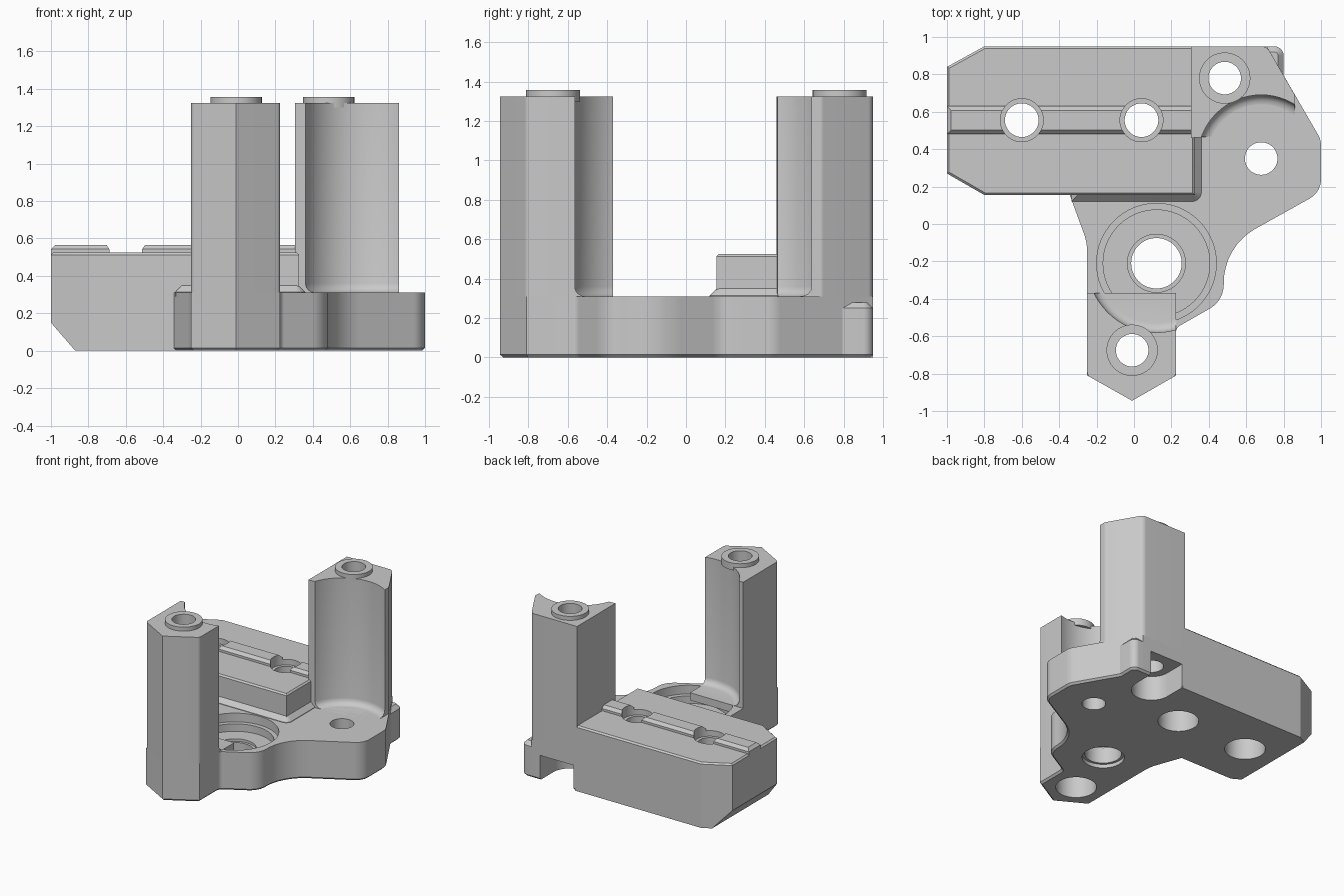
import bpy, bmesh, math
from mathutils import Vector

cube = bpy.data.objects.get("Cube")
if cube:
    bpy.data.objects.remove(cube, do_unlink=True)

GREY = (0.59, 0.59, 0.59, 1)
mat = bpy.data.materials.new("plain grey")
mat.use_nodes = True
mat.diffuse_color = GREY
mat.node_tree.nodes["Principled BSDF"].inputs["Base Color"].default_value = GREY


def rounded(points):
    """Outline from (x, y) or (x, y, radius) corners."""
    out = []
    n = len(points)
    for i, p in enumerate(points):
        c = Vector(p[:2])
        r = p[2] if len(p) > 2 else 0
        if not r:
            out.append(c)
            continue
        a = (Vector(points[i - 1][:2]) - c).normalized()
        b = (Vector(points[(i + 1) % n][:2]) - c).normalized()
        half = a.angle(b) / 2
        centre = c + (a + b).normalized() * (r / math.sin(half))
        start = c + a * (r / math.tan(half)) - centre
        end = c + b * (r / math.tan(half)) - centre
        for k in range(9):
            out.append(centre + start.lerp(end, k / 8).normalized() * r)
    return out


def bevel_ring(bm, z, size, segments):
    edges = [e for e in bm.edges if all(abs(v.co.z - z) < 1e-5 for v in e.verts)]
    bmesh.ops.bevel(bm, geom=edges, offset=size, segments=segments,
                    profile=0.5, affect='EDGES', clamp_overlap=True)


def prism(name, points, z0, z1, bottom=0, top=0, segments=1):
    bm = bmesh.new()
    face = bm.faces.new([bm.verts.new((p[0], p[1], z0)) for p in rounded(points)])
    ext = bmesh.ops.extrude_face_region(bm, geom=[face])
    bmesh.ops.translate(bm, vec=(0, 0, z1 - z0),
                        verts=[v for v in ext["geom"] if isinstance(v, bmesh.types.BMVert)])
    bmesh.ops.recalc_face_normals(bm, faces=bm.faces[:])
    if top:
        bevel_ring(bm, z1, top, segments)
    if bottom:
        bevel_ring(bm, z0, bottom, segments)
    mesh = bpy.data.meshes.new(name)
    bm.to_mesh(mesh)
    bm.free()
    mesh.materials.append(mat)
    obj = bpy.data.objects.new(name, mesh)
    bpy.context.scene.collection.objects.link(obj)
    return obj


def cylinder(name, x, y, r, z0, z1, **kw):
    ring = [(x + r * math.cos(k * math.tau / 64), y + r * math.sin(k * math.tau / 64))
            for k in range(64)]
    return prism(name, ring, z0, z1, **kw)


BORE = (0.12, -0.21)
PIVOT = (0.68, 0.35)
FRONT = (-0.01, -0.675)
BACK = (0.485, 0.78)
ARM_HOLES = [(-0.6, 0.555), (0.04, 0.555)]

# Base plate with rounded outline
base = prism("base_plate", [
    (0.2, 0.95), (0.71, 0.95), (1, 0.45, 0.12), (1, 0.17, 0.12), (0.48, -0.12, 0.33),
    (0.48, -0.41, 0.15), (0.225, -0.555, 0.04), (0.225, -0.81), (-0.01, -0.945),
    (-0.25, -0.81), (-0.25, -0.1, 0.3), (-0.36, 0.2), (0.2, 0.2)], 0, 0.31, bottom=0.015)
corner = prism("corner_lug", [(0.66, 0.95), (0.8, 0.95, 0.05), (0.8, 0.79), (0.7, 0.7)],
               0, 0.28, bottom=0.015, top=0.03)

# Arm with sloped nose, root fillet and raised rib
arm = prism("arm", [(-1, 0.27), (-0.8, 0.155), (0.325, 0.155), (0.325, 0.95),
                    (-0.8, 0.95), (-1, 0.84)], 0, 0.525, top=0.012)
bm = bmesh.new()
bm.from_mesh(arm.data)
bmesh.ops.bisect_plane(bm, geom=bm.verts[:] + bm.edges[:] + bm.faces[:],
                       plane_co=(-1, 0, 0.15), plane_no=(-0.15, 0, -0.13),
                       clear_outer=True)
bmesh.ops.holes_fill(bm, edges=[e for e in bm.edges if e.is_boundary])
bmesh.ops.recalc_face_normals(bm, faces=bm.faces[:])
bm.to_mesh(arm.data)
bm.free()
fillet = prism("arm_root_fillet", [(-0.335, 0.12), (0.36, 0.12, 0.05), (0.36, 0.5),
                                   (-0.335, 0.5)], 0.29, 0.35, top=0.036)
rib = prism("arm_rib", [(-1, 0.48), (0.335, 0.48), (0.335, 0.63), (-1, 0.63)],
            0.5, 0.565, top=0.022)

# Two tall posts and the collars on top of them
front_post = prism("front_post", [
    (0.225, -0.37), (0.225, -0.81, 0.03), (-0.01, -0.945), (-0.25, -0.81, 0.03),
    (-0.25, -0.37)], 0.25, 1.325)
back_post = prism("back_post", [
    (0.305, 0.46), (0.305, 0.95), (0.71, 0.95, 0.05), (0.86, 0.69, 0.03), (0.86, 0.5)],
    0.25, 1.325)
front_collar = cylinder("front_collar", *FRONT, 0.137, 1.3, 1.357)
back_collar = cylinder("back_collar", *BACK, 0.137, 1.3, 1.357)

# Cutters: clearance scoops with a rounded foot
pivot_scoop = cylinder("pivot_scoop", *PIVOT, 0.34, 0.31, 2, bottom=0.05, segments=4)
bore_scoop = cylinder("bore_scoop", *BORE, 0.37, 0.31, 2, bottom=0.05, segments=4)

# Cutters: bearing seat, through holes and counterbores
bore_cuts = [cylinder("bore_cut", *BORE, r, z0, z1) for r, z0, z1 in
             [(0.32, 0.24, 1), (0.285, 0.18, 1), (0.155, 0.16, 1), (0.135, -1, 1),
              (0.155, -1, 0.03)]]
pivot_cuts = [cylinder("pivot_cut", *PIVOT, 0.087, -1, 1)]


def bolt_cuts(x, y, r):
    return [cylinder("bolt_cut", x, y, r, -1, 3), cylinder("head_cut", x, y, 0.15, -1, 0.2)]


front_cuts = bolt_cuts(*FRONT, 0.087)
back_cuts = bolt_cuts(*BACK, 0.087)
back_cuts.append(prism("slot_cut", [(0.335, 0.78), (0.635, 0.78), (0.635, 1.1), (0.335, 1.1)],
                       -1, 0.2))
arm_cuts = []
for x, y in ARM_HOLES:
    arm_cuts += bolt_cuts(x, y, 0.09)
    arm_cuts.append(cylinder("spot_cut", x, y, 0.115, 0.48, 1))

jobs = {
    base: bore_cuts + pivot_cuts + front_cuts + back_cuts + arm_cuts,
    arm: arm_cuts + back_cuts,
    fillet: arm_cuts,
    rib: arm_cuts,
    corner: [],
    front_post: [bore_scoop] + front_cuts[:1],
    back_post: [pivot_scoop] + back_cuts[:1],
    front_collar: front_cuts[:1],
    back_collar: back_cuts[:1],
}
for obj, cutters in jobs.items():
    for c in cutters:
        mod = obj.modifiers.new("cut", 'BOOLEAN')
        mod.operation = 'DIFFERENCE'
        mod.solver = 'EXACT'
        mod.object = c
bpy.context.view_layer.update()
graph = bpy.context.evaluated_depsgraph_get()
results = {o: bpy.data.meshes.new_from_object(o.evaluated_get(graph)) for o in jobs}
for obj, mesh in results.items():
    obj.modifiers.clear()
    obj.data = mesh
    mesh.name = obj.name
for c in {c for cutters in jobs.values() for c in cutters}:
    bpy.data.objects.remove(c, do_unlink=True)

# Smooth round walls, keep the machined edges sharp
bpy.ops.object.select_all(action='DESELECT')
for obj in jobs:
    obj.select_set(True)
bpy.context.view_layer.objects.active = base
bpy.ops.object.shade_smooth_by_angle(angle=math.radians(25))
